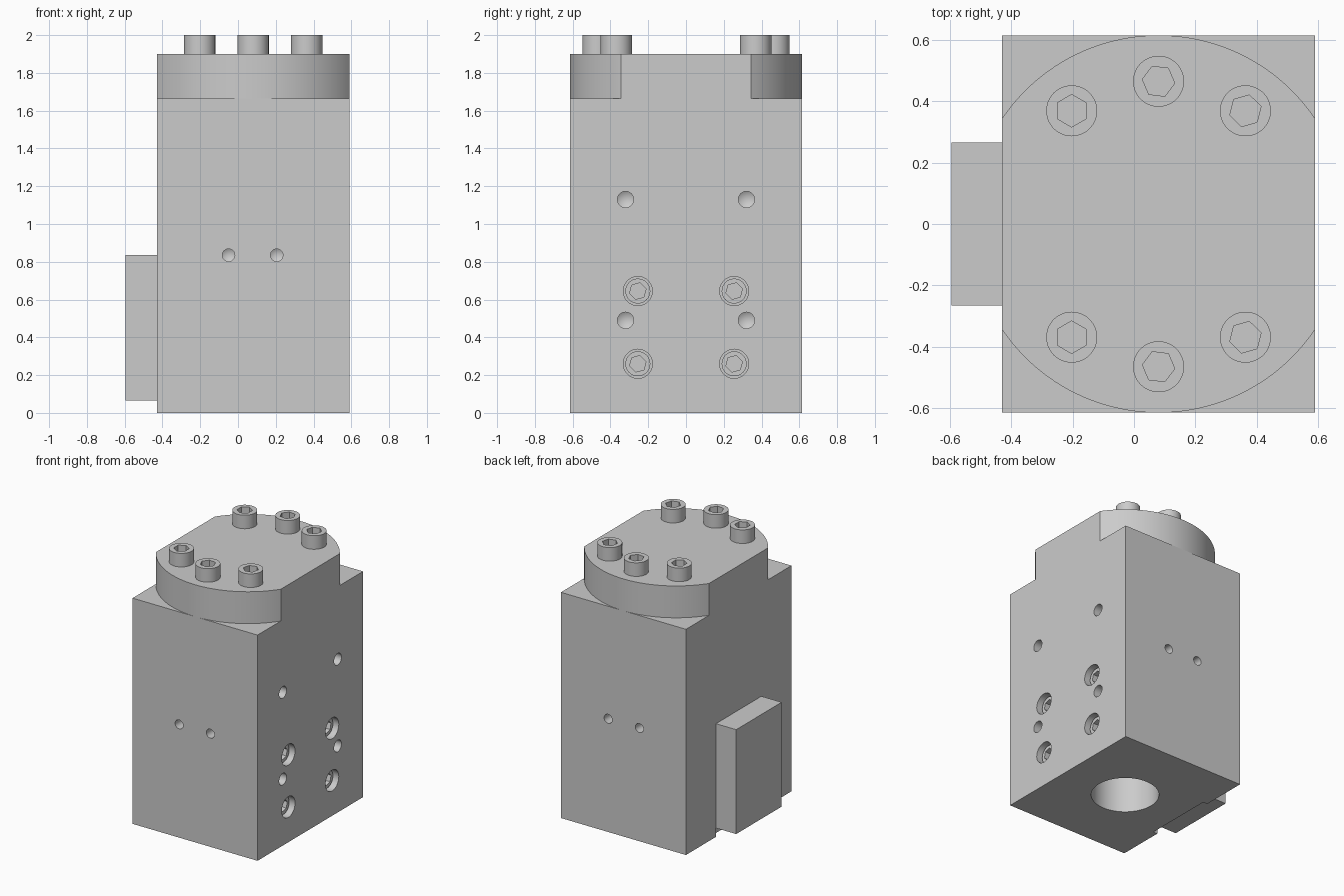
import bpy, bmesh, math
from mathutils import Vector

cube = bpy.data.objects.get("Cube")
if cube:
    bpy.data.objects.remove(cube, do_unlink=True)

# One plain metal colour
metal = bpy.data.materials.new("grey_metal")
metal.use_nodes = True
metal.diffuse_color = (0.6, 0.6, 0.6, 1)
metal.node_tree.nodes["Principled BSDF"].inputs["Base Color"].default_value = (0.6, 0.6, 0.6, 1)

X0, X1, YH = -0.43, 0.59, 0.615      # body sides
CX = (X0 + X1) / 2                   # body axis
SHOULDER, TOP = 1.665, 1.9
OUT_X = Vector((1, 0, 0))
UP = Vector((0, 0, 1))


def finish(name, bm):
    bmesh.ops.recalc_face_normals(bm, faces=bm.faces[:])
    mesh = bpy.data.meshes.new(name)
    bm.to_mesh(mesh)
    bm.free()
    mesh.materials.append(metal)
    ob = bpy.data.objects.new(name, mesh)
    bpy.context.collection.objects.link(ob)
    return ob


def prism(name, outline, z0, z1):
    """Closed outline in x, y extruded from z0 to z1."""
    bm = bmesh.new()
    face = bm.faces.new([bm.verts.new((x, y, z0)) for x, y in outline])
    new = bmesh.ops.extrude_face_region(bm, geom=[face])["geom"]
    bmesh.ops.translate(bm, vec=(0, 0, z1 - z0),
                        verts=[v for v in new if isinstance(v, bmesh.types.BMVert)])
    return finish(name, bm)


def box(name, x0, x1, yh, z0, z1):
    return prism(name, [(x0, -yh), (x1, -yh), (x1, yh), (x0, yh)], z0, z1)


def rod(name, r, start, end, sides=48, turn=0.0, tip=0.0):
    """Straight rod from start to end, with an optional pointed tip."""
    start, end = Vector(start), Vector(end)
    axis = (end - start).normalized()
    quat = axis.to_track_quat('Z', 'Y')
    bm = bmesh.new()
    rings = []
    for centre in (start, end):
        ring = []
        for i in range(sides):
            a = turn + math.tau * i / sides
            ring.append(bm.verts.new(centre + quat @ Vector((r * math.cos(a), r * math.sin(a), 0))))
        rings.append(ring)
    bm.faces.new(rings[0])
    point = bm.verts.new(end + axis * tip) if tip else None
    for i in range(sides):
        j = (i + 1) % sides
        bm.faces.new((rings[0][i], rings[0][j], rings[1][j], rings[1][i]))
        if tip:
            bm.faces.new((rings[1][i], rings[1][j], point))
    if not tip:
        bm.faces.new(rings[1])
    return finish(name, bm)


def cut(ob, cutter):
    """Subtract the cutter and discard it."""
    cutter.hide_render = True
    mod = ob.modifiers.new("cut", 'BOOLEAN')
    mod.operation, mod.solver, mod.object = 'DIFFERENCE', 'EXACT', cutter
    bpy.context.view_layer.objects.active = ob
    bpy.ops.object.modifier_apply(modifier=mod.name)
    bpy.data.objects.remove(cutter, do_unlink=True)


def smooth(ob):
    bpy.ops.object.select_all(action='DESELECT')
    ob.select_set(True)
    bpy.context.view_layer.objects.active = ob
    bpy.ops.object.shade_smooth_by_angle(angle=math.radians(30))


def socket_screw(name, base, out, r, height, hex_r, turn):
    """Cylindrical head with a hexagon socket."""
    base = Vector(base)
    head = rod(name, r, base, base + out * height)
    cut(head, rod("hex_cutter", hex_r, base + out * height * 0.4,
                  base + out * (height + 0.02), sides=6, turn=turn))
    smooth(head)


# Body block with bottom bore and pad slot
body = box("body", X0, X1, YH, 0, SHOULDER)
cut(body, rod("bore_cutter", 0.232, (CX, 0, -0.05), (CX, 0, 0.9), sides=64))
cut(body, box("slot_cutter", X0 - 0.05, X0 + 0.035, 0.265, -0.05, 0.835))

# Drilled holes on the front and back
for side in (-1, 1):
    for x in (-0.05, 0.205):
        cut(body, rod("drill", 0.033, (x, side * (YH + 0.02), 0.835),
                      (x, side * (YH - 0.13), 0.835), sides=32, tip=0.02))

# Drilled holes and recessed screws on the +x side
for side in (-1, 1):
    for z in (0.49, 1.13):
        cut(body, rod("drill", 0.043, (X1 + 0.02, side * 0.32, z),
                      (X1 - 0.13, side * 0.32, z), sides=32, tip=0.026))
    for z in (0.26, 0.645):
        cut(body, rod("counterbore", 0.077, (X1 + 0.02, side * 0.255, z),
                      (X1 - 0.14, side * 0.255, z)))
        socket_screw("side_screw", (X1 - 0.145, side * 0.255, z), OUT_X,
                     0.066, 0.105, 0.045, math.radians(15))
smooth(body)

# Round flange trimmed flush with the body sides
half = math.acos((X1 - CX) / YH)
outline = []
for start in (half, half + math.pi):
    for i in range(49):
        a = start + (math.pi - 2 * half) * i / 48
        outline.append((CX + YH * math.cos(a), YH * math.sin(a)))
smooth(prism("flange", outline, SHOULDER, TOP))

# Six flange screws
for side in (-1, 1):
    for step in (-1, 0, 1):
        a = math.radians(90 - 37.5 * step)
        pos = (CX + 0.465 * math.cos(a), side * 0.465 * math.sin(a), TOP)
        socket_screw("flange_screw", pos, UP, 0.083, 0.1, 0.053,
                     math.radians(-7 + 23 * step))

# Rectangular pad seated in the slot
box("side_pad", -0.595, X0 + 0.035, 0.265, 0.065, 0.835)
